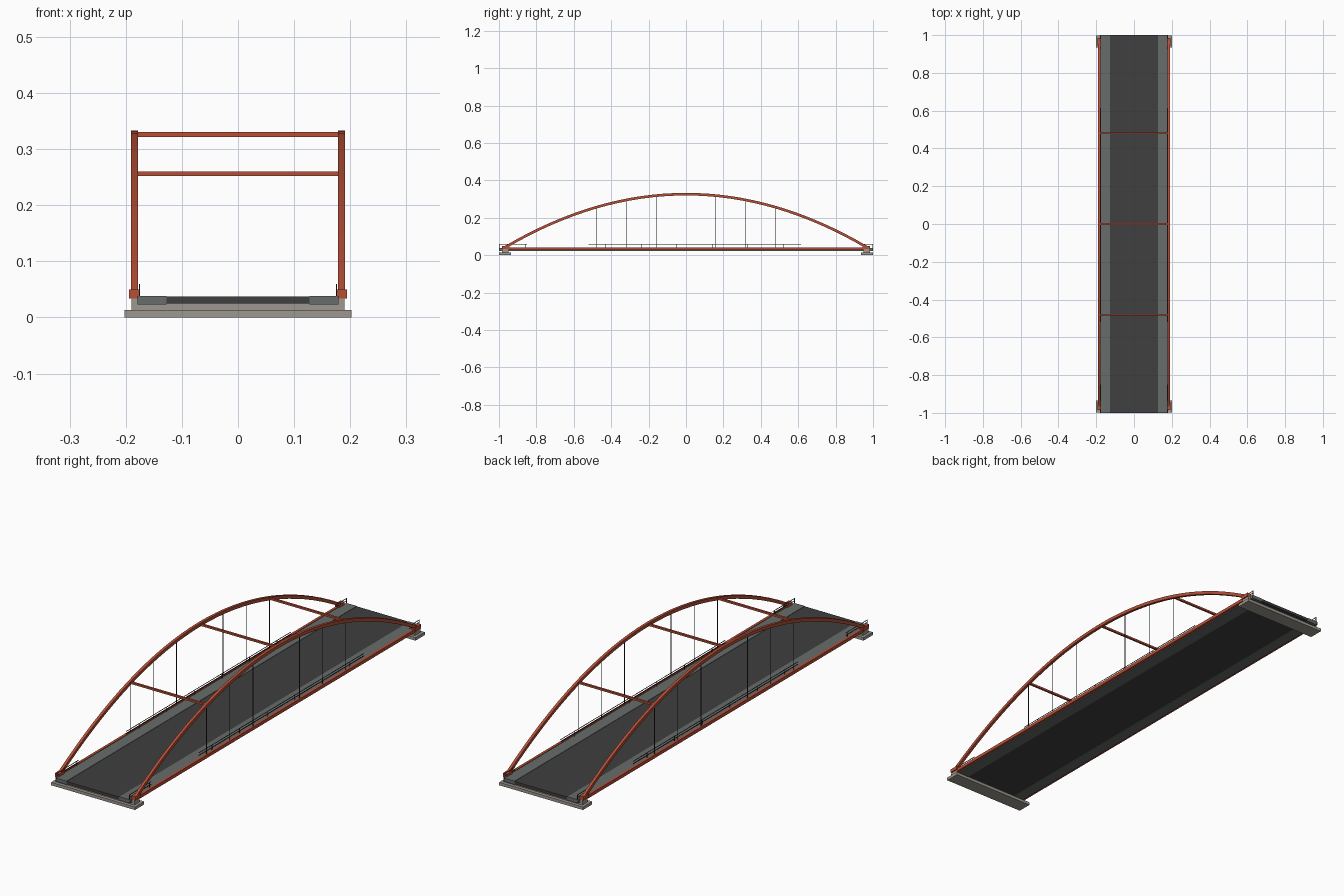
import bpy, bmesh
from mathutils import Vector

if "Cube" in bpy.data.objects:
    bpy.data.objects.remove(bpy.data.objects["Cube"])


def material(name, r, g, b):
    m = bpy.data.materials.new(name)
    m.diffuse_color = (r, g, b, 1)
    m.use_nodes = True
    m.node_tree.nodes["Principled BSDF"].inputs["Base Color"].default_value = m.diffuse_color
    return m


RED = material("rust red steel", 0.47, 0.078, 0.038)
ROAD = material("dark asphalt", 0.05, 0.05, 0.05)
WALK = material("grey walkway", 0.135, 0.15, 0.145)
STONE = material("pale concrete", 0.34, 0.31, 0.275)
DARK = material("dark railing", 0.03, 0.035, 0.035)


def finish(name, bm, mat):
    bmesh.ops.recalc_face_normals(bm, faces=bm.faces)
    me = bpy.data.meshes.new(name)
    bm.to_mesh(me)
    bm.free()
    me.materials.append(mat)
    ob = bpy.data.objects.new(name, me)
    bpy.context.collection.objects.link(ob)
    return ob


def boxes(name, mat, spans):
    """Each span is ((x0, x1), (y0, y1), (z0, z1))."""
    bm = bmesh.new()
    for span in spans:
        verts = bmesh.ops.create_cube(bm, size=1)["verts"]
        for v in verts:
            v.co = Vector([(a + b) / 2 + c * (b - a) for (a, b), c in zip(span, v.co)])
    return finish(name, bm, mat)


def around(c, half):
    return (c - half, c + half)


END, FOOT, PEAK = 0.965, 0.043, 0.326
SIDE = 0.1845


def arch_z(y):
    return FOOT + (PEAK - FOOT) * (1 - (y / END) ** 2)


# Deck: road with a raised walkway on each side
boxes("road", ROAD, [((-0.127, 0.127), (-1, 1), (0.025, 0.037))])
for s, label in ((-1, "left"), (1, "right")):
    boxes(label + "_walkway", WALK, [(sorted((s * 0.127, s * 0.179)), (-1, 1), (0.023, 0.0385))])

# Concrete supports at both ends
for s, label in ((-1, "front"), (1, "back")):
    boxes(label + "_footing", STONE, [((-0.202, 0.202), around(s * 0.967, 0.032), (0, 0.013))])
    boxes(label + "_pier", STONE, [((-0.19, 0.19), around(s * 0.967, 0.018), (0.013, 0.034))])

RAILS = [(-1, -0.85), (-0.52, 0.615), (0.93, 1)]
POSTS = [-0.999, -0.86] + [-0.43 + 0.19 * i for i in range(6)] + [0.999]
HANGERS = [0.16 * i for i in range(-3, 4) if i]

for s, label in ((-1, "left"), (1, "right")):
    x = s * SIDE
    # Arch rib: rectangle swept along a parabola
    bm = bmesh.new()
    rings, n = [], 32
    for i in range(n + 1):
        y = -END + 2 * END * i / n
        slope = -2 * (PEAK - FOOT) * y / END ** 2
        up = Vector((0, -slope, 1)).normalized() * 0.007
        c = Vector((x, y, arch_z(y)))
        w = Vector((0.006, 0, 0))
        rings.append([bm.verts.new(p) for p in (c - w - up, c + w - up, c + w + up, c - w + up)])
    for a, b in zip(rings, rings[1:]):
        for k in range(4):
            bm.faces.new((a[k], a[(k + 1) % 4], b[(k + 1) % 4], b[k]))
    bm.faces.new(rings[0])
    bm.faces.new(rings[-1])
    finish(label + "_arch", bm, RED)

    # Tie beam and end shoes
    boxes(label + "_tie_beam", RED, [(around(x, 0.0055), (-END, END), (0.027, 0.041))])
    boxes(label + "_arch_shoes", RED,
          [(around(x, 0.010), around(e * END, 0.02), (0.034, 0.050)) for e in (-1, 1)])

    # Hanger cables
    boxes(label + "_hangers", DARK,
          [(around(x, 0.001), around(y, 0.001), (0.038, arch_z(y))) for y in HANGERS])

    # Railing: top rail, middle rail and posts
    rx = s * 0.1755
    boxes(label + "_railing", DARK,
          [(around(rx, 0.001), r, around(z, 0.001)) for r in RAILS for z in (0.049, 0.059)]
          + [(around(rx, 0.001), around(y, 0.001), (0.037, 0.059)) for y in POSTS])

# Cross braces between the arches
boxes("cross_braces", RED,
      [((-SIDE, SIDE), around(y, 0.0045), around(arch_z(y), 0.0042)) for y in (-0.48, 0, 0.48)])
